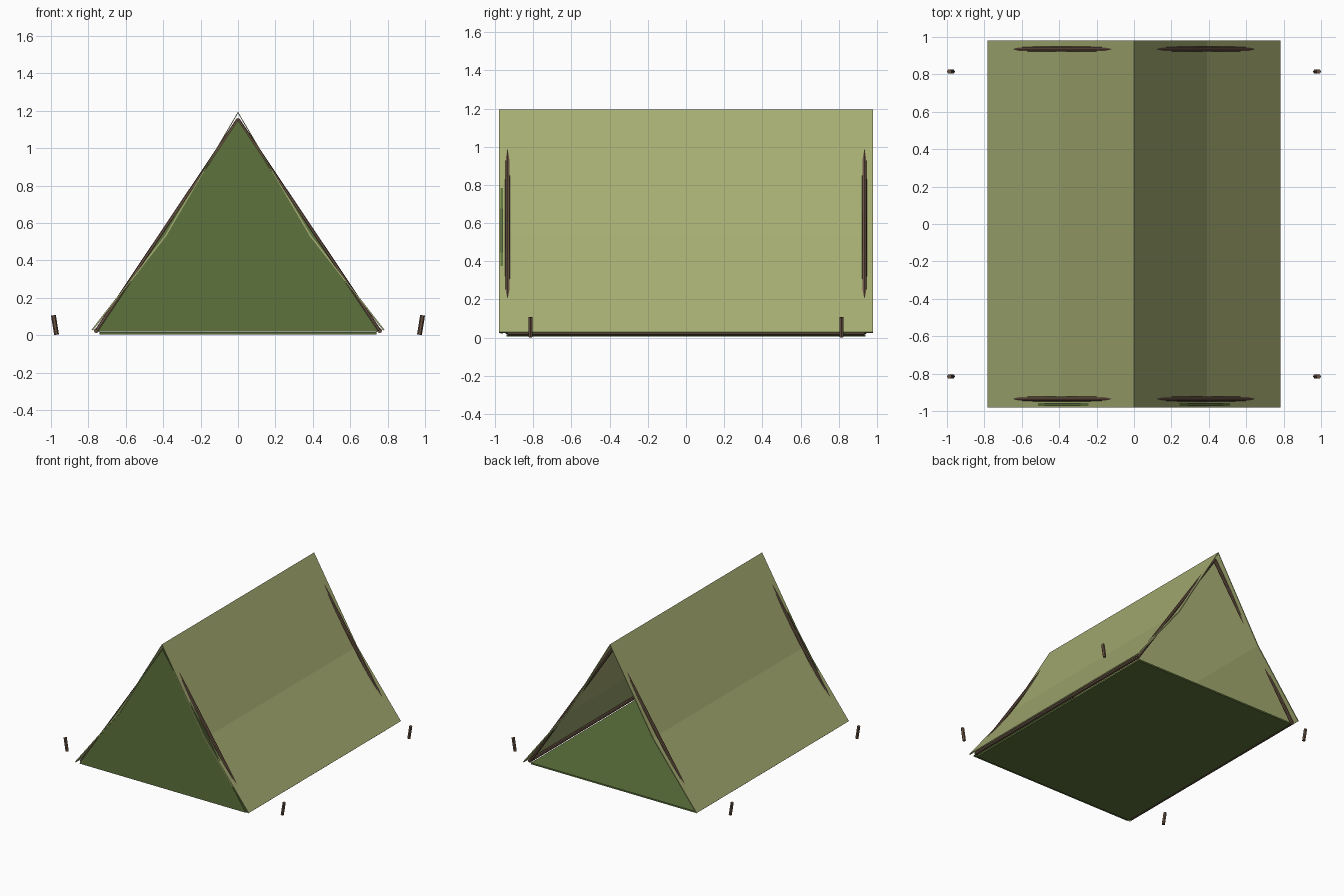
import bpy
from mathutils import Vector

if "Cube" in bpy.data.objects:
    bpy.data.objects.remove(bpy.data.objects["Cube"])


def material(name, color):
    m = bpy.data.materials.new(name)
    m.diffuse_color = (*color, 1)
    m.use_nodes = True
    m.node_tree.nodes["Principled BSDF"].inputs["Base Color"].default_value = m.diffuse_color
    return m


CANVAS = material("canvas", (0.38, 0.42, 0.17))
GREEN = material("green_cloth", (0.11, 0.17, 0.045))
WOOD = material("wood", (0.14, 0.085, 0.055))


def mesh_object(name, verts, faces, mat):
    me = bpy.data.meshes.new(name)
    me.from_pydata(verts, [], faces)
    me.materials.append(mat)
    ob = bpy.data.objects.new(name, me)
    bpy.context.collection.objects.link(ob)
    return ob


def thicken(ob, amount, offset):
    mod = ob.modifiers.new("thickness", "SOLIDIFY")
    mod.thickness = amount
    mod.offset = offset


def rod(name, a, b, radius, sides=8):
    a, b = Vector(a), Vector(b)
    bpy.ops.mesh.primitive_cylinder_add(vertices=sides, radius=radius,
                                        depth=(b - a).length, location=(a + b) / 2)
    ob = bpy.context.object
    ob.name = name
    ob.rotation_euler = (b - a).to_track_quat("Z", "Y").to_euler()
    ob.data.materials.append(WOOD)
    return ob


# Roof canvas: each slope sags inward at a crease halfway down
profile = [(-0.783, 0.03), (-0.39, 0.535), (0, 1.195), (0.39, 0.535), (0.783, 0.03)]
verts = [(x, y, z) for y in (-0.98, 0.98) for x, z in profile]
n = len(profile)
roof = mesh_object("roof_canvas", verts,
                   [(i, i + 1, n + i + 1, n + i) for i in range(n - 1)], CANVAS)
thicken(roof, 0.008, -1)

# Closed front wall; the back is open
front = mesh_object("front_wall", [(-0.75, -0.965, 0.02), (0.75, -0.965, 0.02),
                                   (0, -0.965, 1.15)], [(0, 1, 2)], GREEN)
thicken(front, 0.014, 0)

# Ground sheet
bpy.ops.mesh.primitive_cube_add(size=1, location=(0, 0, 0.011))
floor = bpy.context.object
floor.name = "ground_sheet"
floor.dimensions = (1.48, 1.88, 0.012)
floor.data.materials.append(GREEN)

# Pole frame: A-frames at both ends, ridge pole and side rails
for end, y in (("front", -0.935), ("back", 0.935)):
    for side, s in (("left", -1), ("right", 1)):
        rod(f"{end}_{side}_pole", (s * 0.752, y, 0.025), (0, y, 1.148), 0.013)
        # Ground pegs lean outward
        py = 0.815 if y > 0 else -0.815
        rod(f"{end}_{side}_peg", (s * 0.97, py, 0.003), (s * 0.987, py, 0.107), 0.013, 6)
rod("ridge_pole", (0, -0.935, 1.148), (0, 0.935, 1.148), 0.013)
for side, s in (("left", -1), ("right", 1)):
    rod(f"{side}_rail", (s * 0.757, -0.935, 0.025), (s * 0.757, 0.935, 0.025), 0.013)
